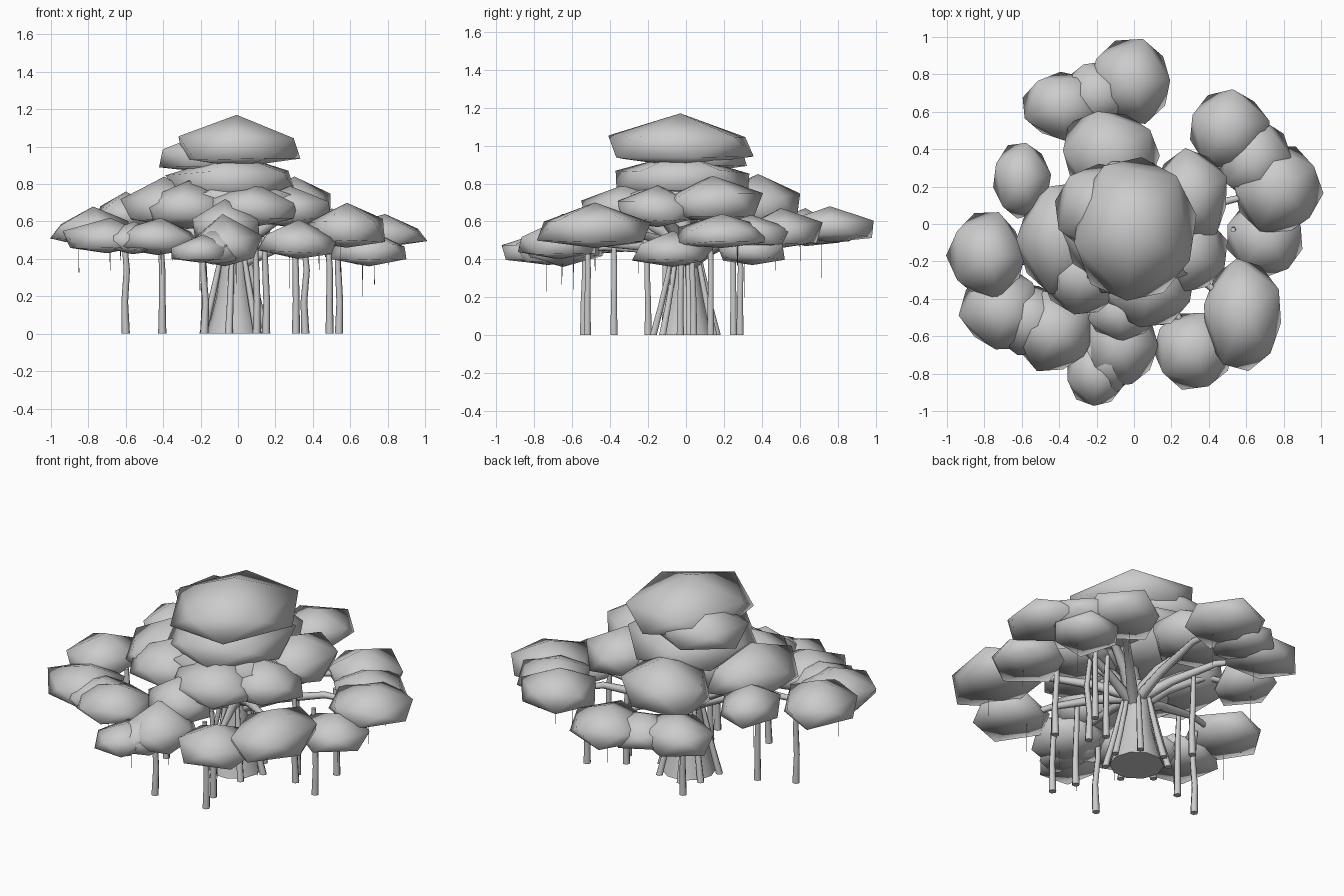
import bpy, bmesh, math, random
from mathutils import Vector

if "Cube" in bpy.data.objects:
    bpy.data.objects.remove(bpy.data.objects["Cube"])

random.seed(7)


def finish(bm, name):
    bmesh.ops.recalc_face_normals(bm, faces=bm.faces)
    for f in bm.faces:
        f.smooth = len(f.verts) < 5
    me = bpy.data.meshes.new(name)
    bm.to_mesh(me)
    bm.free()
    ob = bpy.data.objects.new(name, me)
    bpy.context.collection.objects.link(ob)
    return ob


def tube(bm, pts, radii, sides=6):
    pts = [Vector(p) for p in pts]
    rings = []
    for i, p in enumerate(pts):
        d = (pts[min(i + 1, len(pts) - 1)] - pts[max(i - 1, 0)]).normalized()
        u = d.cross(Vector((0, 0, 1)) if abs(d.z) < 0.75 else Vector((0, 1, 0))).normalized()
        if rings:   # carry the frame along to avoid twisting
            u = (prev - d * prev.dot(d)).normalized()
        if abs(d.z) > 0.85:   # keep cut ends level with the ground
            d = Vector((0, 0, math.copysign(1, d.z)))
            u = Vector((u.x, u.y, 0)).normalized()
        prev = u
        v = d.cross(u)
        rings.append([bm.verts.new(p + radii[i] * (u * math.cos(t) + v * math.sin(t)))
                      for t in (2 * math.pi * k / sides for k in range(sides))])
    for a, b in zip(rings, rings[1:]):
        for k in range(sides):
            bm.faces.new((a[k], a[(k + 1) % sides], b[(k + 1) % sides], b[k]))
    bm.faces.new(rings[0][::-1])
    bm.faces.new(rings[-1])


def blob(name, x, y, z0, z1, rx, ry, rot=None, jit=0.07):
    # flattened icosahedron: apex, two rings of five, bottom
    rot = random.uniform(0, 360) if rot is None else rot
    bm = bmesh.new()
    h = z1 - z0
    top = bm.verts.new((x + random.uniform(-.02, .02), y, z1))
    low = bm.verts.new((x, y, z0))
    rings = []
    for frac, off in ((0.58, 36), (0.16, 0)):
        ring = []
        for k in range(5):
            t = math.radians(rot + off + 72 * k)
            s = 1.02 + random.uniform(-jit, jit)
            ring.append(bm.verts.new((x + rx * s * math.cos(t), y + ry * s * math.sin(t),
                                      z0 + h * (frac + random.uniform(-jit, jit)))))
        rings.append(ring)
    a, b = rings
    for k in range(5):
        n = (k + 1) % 5
        bm.faces.new((top, a[k], a[n]))
        bm.faces.new((low, b[n], b[k]))
        bm.faces.new((a[k], b[k], b[n]))
        bm.faces.new((a[k], b[n], a[n]))
    return finish(bm, name)


# Crown at the top of the canopy
blob("crown_top", 0.0, -0.03, 0.89, 1.17, 0.325, 0.385, 155, 0.03)
blob("crown_back", -0.15, 0.08, 0.86, 1.08, 0.27, 0.24, 170, 0.03)
blob("crown_core", -0.02, -0.03, 0.72, 0.96, 0.34, 0.36)
blob("lower_core", 0.0, -0.02, 0.60, 0.84, 0.38, 0.36)

# Middle foliage tier: x, y, bottom, top, rx, ry
middle = [(-.13, .38, .57, .85, .26, .23), (.30, .14, .60, .84, .2, .25),
          (-.38, -.08, .58, .84, .24, .31), (.08, -.31, .57, .80, .25, .23),
          (-.27, -.26, .56, .82, .23, .21), (.28, -.15, .57, .79, .21, .22)]
for i, b in enumerate(middle):
    blob(f"middle_foliage_{i + 1}", *b)

# Outer foliage tier
outer = [(-.02, .76, .49, .68, .22, .22), (-.38, .63, .47, .67, .22, .18),
         (-.60, .23, .55, .76, .15, .2), (-.79, -.17, .46, .68, .2, .23),
         (-.70, -.46, .43, .62, .22, .22), (-.43, -.57, .42, .62, .22, .22),
         (-.2, -.80, .38, .53, .16, .18), (-.07, -.65, .36, .64, .19, .22),
         (.32, -.67, .40, .61, .22, .21), (.58, -.48, .46, .70, .22, .3),
         (.70, -.07, .36, .55, .2, .2), (.77, .19, .46, .64, .23, .24),
         (.51, .50, .46, .67, .21, .21), (.64, .35, .37, .55, .17, .18)]
for i, b in enumerate(outer):
    blob(f"outer_foliage_{i + 1}", *b)

# Bridging foliage where neighbouring clumps merge
for i, (p, q) in enumerate(((0, 1), (4, 5), (11, 12), (7, 6))):
    m = [(u + v) / 2 for u, v in zip(outer[p], outer[q])]
    blob(f"bridging_foliage_{i + 1}", m[0], m[1], m[2], m[3] - .02, m[4] * .88, m[5] * .88)
blob("front_bridging_foliage", -.06, -.47, .47, .72, .18, .16)

# Flared trunk
bm = bmesh.new()
N = 10
rows = []
for z, r in ((0, .15), (.08, .125), (.2, .095), (.32, .078), (.44, .07), (.52, .05)):
    rows.append([bm.verts.new((r * math.cos(2 * math.pi * k / N) - .02,
                               r * math.sin(2 * math.pi * k / N), z)) for k in range(N)])
for a, b in zip(rows, rows[1:]):
    for k in range(N):
        n = (k + 1) % N
        bm.faces.new((a[k], a[n], b[n], b[k]))
bm.faces.new(rows[0][::-1])
bm.faces.new(rows[-1])
finish(bm, "trunk")

# Root strands leaning on the trunk
bm = bmesh.new()
for k in range(7):
    t = math.radians(360 / 7 * k + random.uniform(-8, 8))
    c, s = math.cos(t), math.sin(t)
    tube(bm, [(r * c - .02, r * s, z) for r, z in ((.175, 0), (.135, .15), (.1, .3), (.07, .44))],
         (.021, .018, .016, .012))
finish(bm, "trunk_roots")

# Branches reaching from the trunk into the foliage
bm = bmesh.new()
for i, (x, y, z0, z1, rx, ry) in enumerate(outer):
    if i in (4, 6, 10, 13):
        continue
    ze = z0 + .3 * (z1 - z0)
    zs = random.uniform(.36, .44)
    tube(bm, [(x * .03, y * .03, zs), (x * .3, y * .3, zs * .5 + ze * .5 + .02),
              (x * .65, y * .65, ze + .02), (x, y, ze)], (.034, .026, .019, .01))
for x, y, z0, z1, rx, ry in middle:
    tube(bm, [(x * .05, y * .05, .42), (x * .4, y * .4, .55), (x, y, z0 + .08)],
         (.045, .034, .018))
tube(bm, [(0, 0, .45), (.02, -.02, .65), (0, 0, .8)], (.055, .045, .03))
finish(bm, "branches")

# Prop roots standing on the ground
props = [(-.6, -.2), (-.405, -.11), (-.18, .285), (-.18, -.54), (.15, -.52), (.1, -.38),
         (.54, -.03), (.49, .25), (.31, .13), (.36, .04)]
bm = bmesh.new()
for x, y in props:
    j = random.uniform(-.008, .008)
    tube(bm, [(x, y, 0), (x + j, y, .17), (x - j, y + j, .34), (x - .01, y, .52)],
         (.022, .018, .017, .014))
finish(bm, "prop_roots")

# Thin hanging roots below the outer clumps
bm = bmesh.new()
for x, y, z0, z1, rx, ry in outer:
    px, py = x + random.uniform(-.4, .4) * rx, y + random.uniform(-.4, .4) * ry
    tube(bm, [(px, py, z0 + .05), (px + .002, py, z0 - random.uniform(.06, .2))],
         (.002, .0015), 4)
finish(bm, "hanging_roots")
